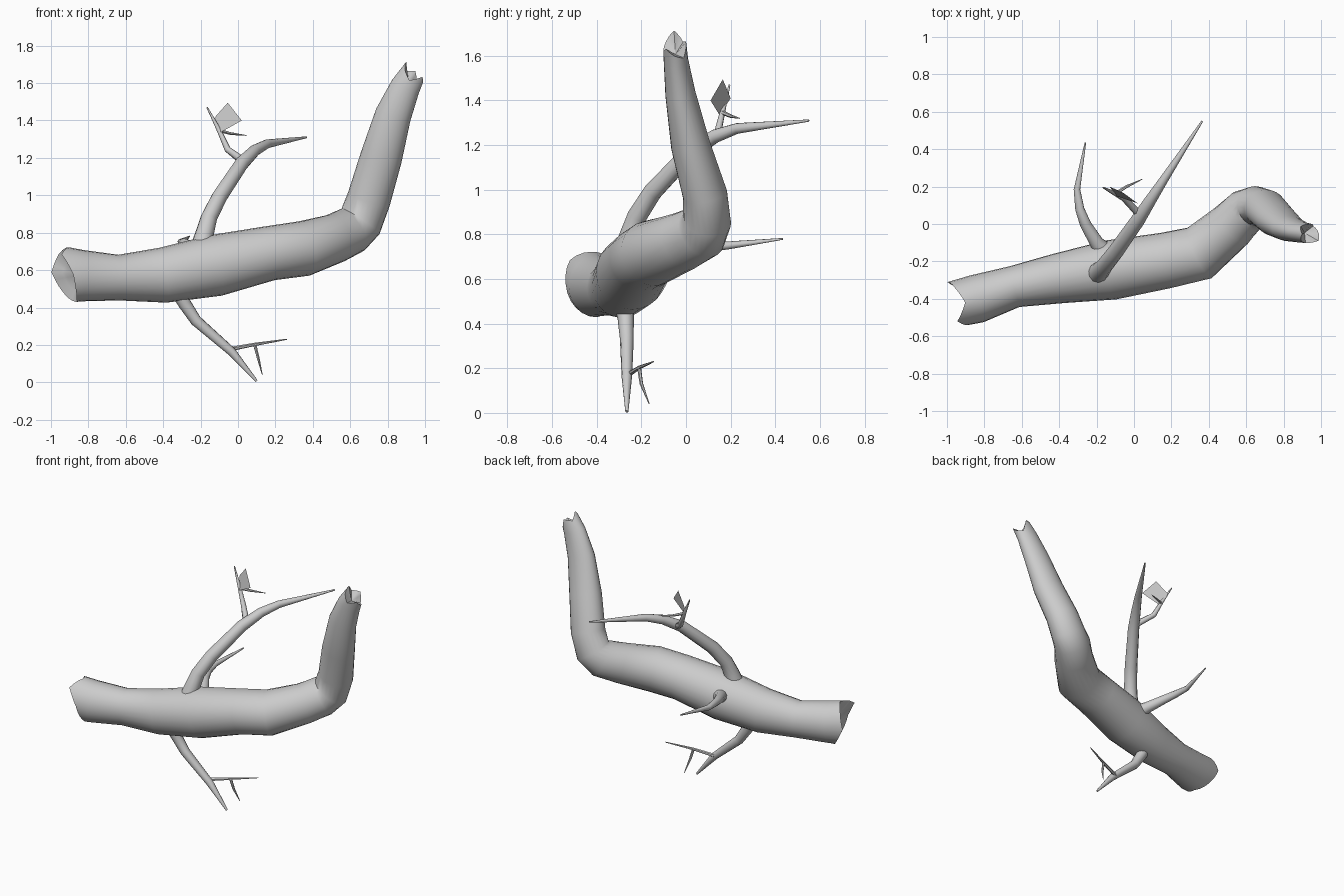
import bpy, bmesh, math
from mathutils import Vector

if "Cube" in bpy.data.objects:
    bpy.data.objects.remove(bpy.data.objects["Cube"])


def finish(name, bm):
    bmesh.ops.recalc_face_normals(bm, faces=bm.faces)
    me = bpy.data.meshes.new(name)
    bm.to_mesh(me)
    bm.free()
    ob = bpy.data.objects.new(name, me)
    bpy.context.collection.objects.link(ob)
    bpy.ops.object.select_all(action='DESELECT')
    ob.select_set(True)
    bpy.context.view_layer.objects.active = ob
    bpy.ops.object.shade_smooth_by_angle(angle=math.radians(50))
    return ob


def lerp_cycle(vals, t):
    f = t * len(vals)
    i = int(f)
    return vals[i % len(vals)] * (1 - f + i) + vals[(i + 1) % len(vals)] * (f - i)


def tube(name, pts, sides, ref, jag_start=None, jag_end=None):
    """Sweep rings (x, y, z, radius a, radius b) along a path."""
    bm = bmesh.new()
    c = [Vector(p[:3]) for p in pts]
    n = len(pts)
    rings, tans = [], []
    for i, p in enumerate(pts):
        t = Vector()
        if i > 0:
            t += (c[i] - c[i - 1]).normalized()
        if i < n - 1:
            t += (c[i + 1] - c[i]).normalized()
        t.normalize()
        u = t.cross(Vector(ref)).normalized()
        v = u.cross(t)
        a, b = p[3], p[-1]
        jag = jag_start if i == 0 else jag_end if i == n - 1 else None
        ring = []
        for k in range(sides):
            th = 2 * math.pi * k / sides
            off = t * lerp_cycle(jag, k / sides) if jag else Vector()
            ring.append(bm.verts.new(c[i] + u * a * math.cos(th) + v * b * math.sin(th) + off))
        rings.append(ring)
        tans.append(t)

    def bridge(r1, r2):
        for k in range(sides):
            j = (k + 1) % sides
            bm.faces.new((r1[k], r1[j], r2[j], r2[k]))

    for r1, r2 in zip(rings, rings[1:]):
        bridge(r1, r2)
    # ends: broken ends get a hollow, others a plain cap
    for i, jag, inward in ((0, jag_start, 1), (n - 1, jag_end, -1)):
        if jag:
            mid = c[i] + tans[i] * inward * pts[i][3] * 0.5
            inner = [bm.verts.new(mid + (w.co - mid) * 0.6) for w in rings[i]]
            bridge(rings[i], inner)
            m = bm.verts.new(mid)
            for k in range(sides):
                bm.faces.new((inner[k], inner[(k + 1) % sides], m))
        else:
            bm.faces.new(rings[i])
    return finish(name, bm)


# thick limb with a sharp elbow and splintered ends
tube("main_limb", [
    (-.92, -.42, .58, .143, .125), (-.84, -.40, .57, .138, .13),
    (-.64, -.335, .56, .122, .112), (-.40, -.29, .573, .148, .135),
    (-.12, -.245, .625, .165, .16), (.17, -.195, .69, .146, .15),
    (.35, -.155, .715, .148, .15), (.52, -.01, .77, .132, .13),
    (.60, .07, .81, .13, .12), (.655, .095, .86, .122, .108),
    (.70, .085, .98, .117, .10), (.765, .02, 1.20, .112, .088),
    (.83, -.025, 1.43, .097, .068), (.895, -.045, 1.58, .08, .055),
    (.93, -.05, 1.635, .068, .053)],
    24, (0, 1, 0),
    jag_start=[0, -.03, -.05, .02, .08, .05, .01, -.06],
    jag_end=[.05, .0, .03, -.025, .0, .03, -.02, .01])

# side branches and twigs: (path, sides)
branches = {
    "upper_branch": ([
        (-.20, -.27, .68, .07), (-.18, -.25, .79, .05), (-.155, -.22, .88, .044),
        (-.10, -.15, .99, .042), (.02, .02, 1.17, .038), (.09, .13, 1.24, .031),
        (.155, .23, 1.275, .024), (.365, .55, 1.31, .005)], 12),
    "upper_twig": ([
        (.03, .05, 1.18, .022), (-.055, .14, 1.245, .018),
        (-.105, .165, 1.355, .012), (-.165, .195, 1.47, .004)], 8),
    "upper_side_twig": ([
        (-.095, .165, 1.345, .01), (-.04, .20, 1.33, .008), (.045, .24, 1.32, .002)], 6),
    "back_branch": ([
        (-.14, -.17, .65, .06), (-.20, -.10, .69, .038), (-.26, .0, .73, .03),
        (-.29, .08, .745, .025), (-.305, .185, .75, .018), (-.26, .435, .78, .004)], 10),
    "lower_branch": ([
        (-.34, -.28, .54, .055), (-.285, -.27, .42, .036), (-.225, -.265, .33, .031),
        (-.035, -.265, .165, .024), (.10, -.265, .006, .007)], 10),
    "lower_twig": ([
        (-.045, -.25, .177, .012), (.09, -.21, .203, .009), (.26, -.145, .23, .003)], 6),
    "lower_side_twig": ([
        (.09, -.21, .20, .009), (.108, -.20, .13, .008), (.13, -.165, .04, .002)], 6),
}
for name, (path, sides) in branches.items():
    tube(name, path, sides, (.61, -.4, -.68) if "side" in name else (.83, -.56, .0))

# single flat leaf
bm = bmesh.new()
bm.faces.new([bm.verts.new(p) for p in (
    (-.055, .165, 1.495), (.02, .11, 1.40), (-.095, .15, 1.335), (-.13, .2, 1.41))])
finish("leaf", bm)
